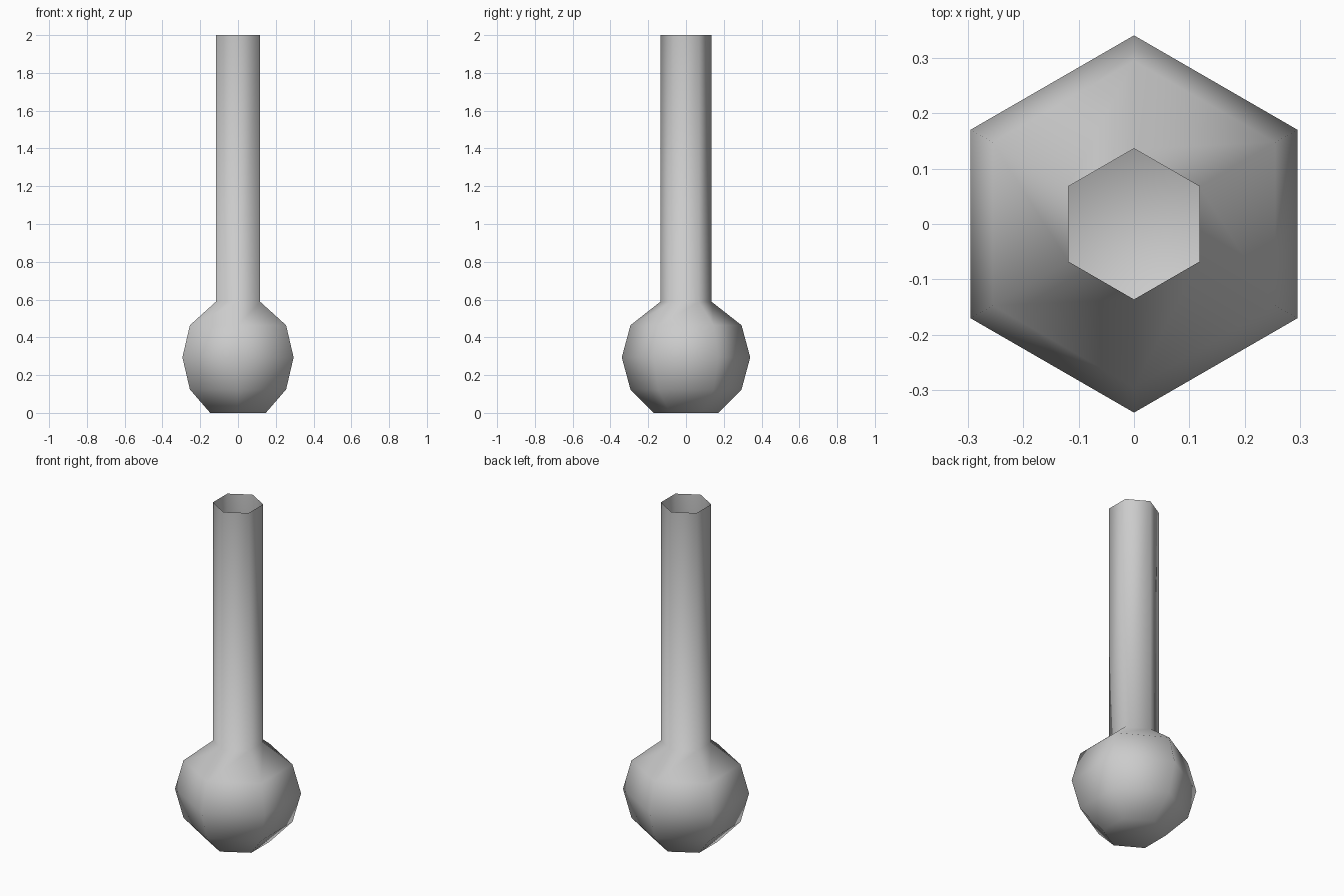
import bpy, bmesh, math

if "Cube" in bpy.data.objects:
    bpy.data.objects.remove(bpy.data.objects["Cube"])

SIDES = 6
# (radius, height) from the flat base, over the bulb, up the open tube
PROFILE = [(0.17, 0.0), (0.294, 0.124), (0.34, 0.294), (0.294, 0.464),
           (0.136, 0.588), (0.136, 2.0)]

bm = bmesh.new()


def ring(radius, z):
    """Hexagonal ring with corners pointing to front and back."""
    angles = [math.pi / 2 + i * math.tau / SIDES for i in range(SIDES)]
    return [bm.verts.new((radius * math.cos(a), radius * math.sin(a), z)) for a in angles]


# Bulb and tube walls
rings = [ring(r, z) for r, z in PROFILE]
for low, high in zip(rings, rings[1:]):
    for i in range(SIDES):
        j = (i + 1) % SIDES
        bm.faces.new((low[i], low[j], high[j], high[i]))

# Closed base; the tube mouth stays open
bm.faces.new(rings[0][::-1])

for face in bm.faces:
    face.smooth = True

mesh = bpy.data.meshes.new("bulb_flask")
bm.to_mesh(mesh)
bm.free()
flask = bpy.data.objects.new("bulb_flask", mesh)
bpy.context.collection.objects.link(flask)
